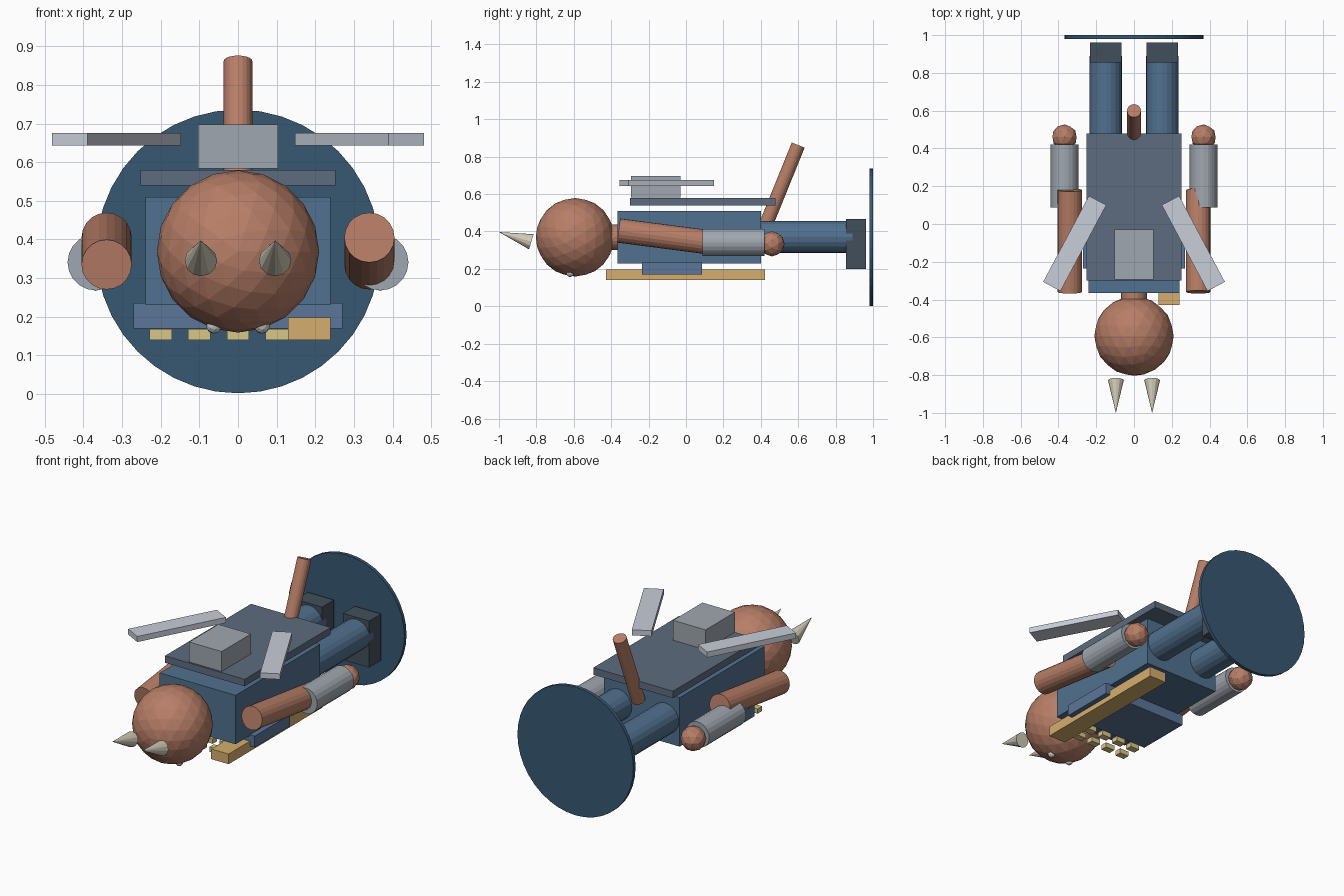
import bpy, math
from mathutils import Vector

if "Cube" in bpy.data.objects:
    bpy.data.objects.remove(bpy.data.objects["Cube"])


def mat(name, r, g, b):
    m = bpy.data.materials.new(name)
    m.diffuse_color = tuple((c / 255) ** 2.2 for c in (r, g, b)) + (1,)
    m.use_nodes = True
    m.node_tree.nodes["Principled BSDF"].inputs["Base Color"].default_value = m.diffuse_color
    return m


SKIN = mat("skin", 182, 125, 103)
BLUE = mat("suit_blue", 82, 112, 142)
CLOAK = mat("cloak_blue", 94, 108, 126)
PLATE = mat("plate_blue", 92, 117, 152)
BASE = mat("base_blue", 58, 88, 112)
BOOT = mat("boot_dark", 68, 80, 92)
STEEL = mat("steel", 158, 166, 174)
FIN = mat("fin_steel", 198, 204, 216)
BONE = mat("bone", 208, 202, 182)
GOLD = mat("gold", 212, 172, 110)
BRASS = mat("brass", 216, 198, 134)
EYE = mat("eye_white", 220, 220, 224)


def finish(name, material):
    o = bpy.context.object
    o.name = name
    o.data.materials.append(material)
    return o


def box(name, x, y, z, material, turn=0):
    """Box from (min, max) pairs, optionally turned about z."""
    bpy.ops.mesh.primitive_cube_add(
        size=1, location=[(a + b) / 2 for a, b in (x, y, z)], rotation=(0, 0, turn))
    o = finish(name, material)
    o.scale = [b - a for a, b in (x, y, z)]
    return o


def rod(name, a, b, r, material, sides=20, r2=None):
    """Cylinder or cone between two points."""
    a, b = Vector(a), Vector(b)
    d = b - a
    bpy.ops.mesh.primitive_cone_add(
        vertices=sides, radius1=r, radius2=r if r2 is None else r2, depth=d.length,
        location=(a + b) / 2, rotation=d.to_track_quat('Z', 'Y').to_euler())
    return finish(name, material)


def ball(name, c, r, material, level=2):
    bpy.ops.mesh.primitive_ico_sphere_add(
        subdivisions=level, radius=r, location=c, rotation=(math.pi / 2, 0, 0))
    return finish(name, material)


# Stand disc, torso, chest plate and cloak
rod("stand_disc", (0, 1.0, .369), (0, .98, .369), .367, BASE, 40)
box("torso", (-.24, .24), (-.365, .40), (.23, .51), BLUE)
box("chest_plate", (-.27, .27), (-.235, .085), (.17, .235), PLATE)
box("cloak", (-.252, .252), (-.30, .478), (.54, .58), CLOAK)
box("backpack", (-.103, .103), (-.295, -.03), (.583, .697), STEEL)

# Head and neck
rod("neck", (0, -.34, .37), (0, -.43, .37), .068, SKIN)
ball("head", (0, -.593, .369), .21, SKIN, 3)

# Tail
rod("tail", (0, .431, .445), (0, .60, .862), .037, SKIN)

# Paired parts
for side, s in (("left", -1), ("right", 1)):
    rod(side + "_leg", (s * .149, .39, .37), (s * .149, .89, .37), .086, BLUE)
    bx = sorted((s * .066, s * .232))
    box(side + "_boot", bx, (.855, .962), (.20, .467), BOOT)
    # arms swing in opposite directions
    rod(side + "_upper_arm", (s * .34, -.36, .37 + s * .035),
        (s * .34, .18, .37 - s * .035), .065, SKIN)
    rod(side + "_forearm", (s * .368, .087, .341), (s * .368, .42, .341), .073, STEEL)
    ball(side + "_hand", (s * .368, .46, .334), .067, SKIN)
    rod(side + "_horn", (s * .096, -.827, .345), (s * .096, -1.0, .397), .042,
        BONE, 12, 0)
    ball(side + "_eye", (s * .062, -.62, .177), .021, EYE)
    cx = s * .314
    box(side + "_fin", (cx - .052, cx + .052), (-.361, .155), (.643, .675), FIN,
        s * math.radians(28))

# Carried bar and two rows of studs
box("carried_bar", (.13, .24), (-.428, .422), (.14, .198), GOLD)
for row, y in enumerate((-.34, -.25)):
    for i in range(4):
        x = -.2 + .1 * i
        box(f"stud_{row}_{i}", (x - .029, x + .029), (y - .02, y + .02), (.14, .168), BRASS)
